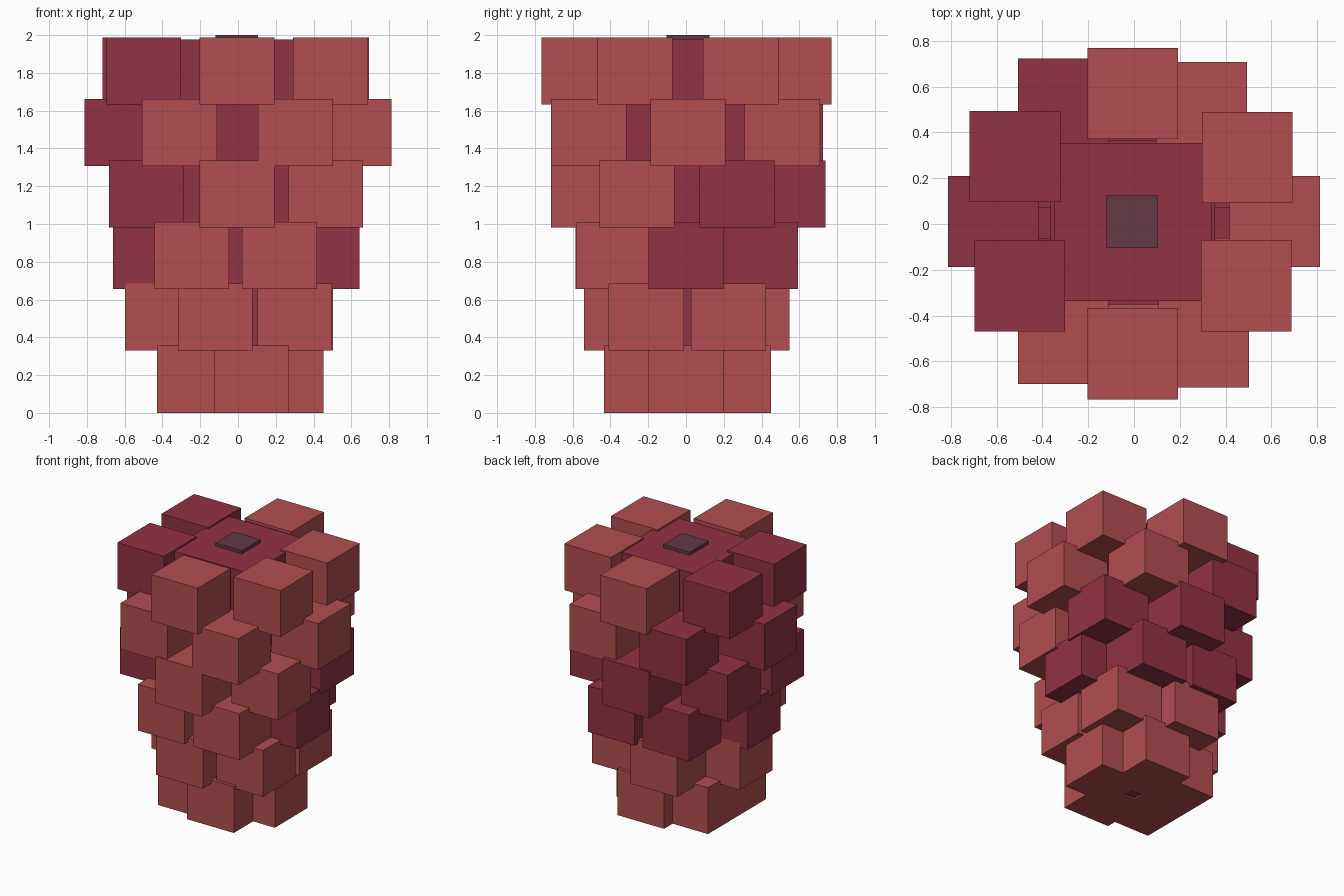
import bpy


def material(name, rgb):
    m = bpy.data.materials.new(name)
    m.diffuse_color = (*rgb, 1)
    return m


LIGHT = material("light red", (0.445, 0.076, 0.082))
DARK = material("dark red", (0.283, 0.032, 0.058))
STEM = material("dark plum", (0.122, 0.042, 0.058))


def box(name, x, y, z, sx, sy, sz, mat):
    """Box centred on x, y with its underside at z."""
    bpy.ops.mesh.primitive_cube_add(size=1, location=(x, y, z + sz / 2))
    o = bpy.context.object
    o.name = name
    o.scale = (sx, sy, sz)
    bpy.ops.object.transform_apply(location=False, rotation=False, scale=True)
    o.data.materials.append(mat)


# Rings from bottom to top: core half width, then blocks (x, y, is_dark)
rings = [
    (0.15, [(0.255, 0, 0), (0.07, 0.25, 0), (-0.23, 0.145, 0),
            (-0.23, -0.16, 0), (0.07, -0.235, 0)]),
    (0.22, [(0.30, -0.21, 0), (0.305, 0.225, 0), (-0.11, 0.35, 0),
            (-0.40, 0, 0), (-0.12, -0.34, 0)]),
    (0.27, [(0.445, 0, 1), (0.22, 0.395, 1), (-0.24, 0.39, 1),
            (-0.465, 0, 1), (-0.245, -0.385, 0), (0.22, -0.38, 0)]),
    (0.32, [(0.465, -0.26, 0), (0.46, 0.27, 1), (-0.005, 0.54, 1),
            (-0.485, 0.27, 1), (-0.485, -0.26, 1), (-0.005, -0.515, 0)]),
    (0.36, [(0.615, 0.01, 0), (0.295, 0.51, 0), (-0.31, 0.525, 1),
            (-0.615, 0.01, 1), (-0.31, -0.50, 0), (0.305, -0.515, 0)]),
    (0.345, [(0.49, -0.27, 0), (0.495, 0.29, 0), (-0.005, 0.57, 0),
             (-0.52, 0.295, 1), (-0.50, -0.27, 1), (-0.005, -0.567, 0)]),
]
STEP = 0.3255
for level, (half, blocks) in enumerate(rings):
    z = 0.004 + level * STEP if level else 0
    # Inner core slab
    box(f"core_{level + 1}", -0.005, 0.008, z + 0.012, 2 * half, 2 * half, 0.332, DARK)
    # Outer berry blocks
    for i, (x, y, dark) in enumerate(blocks):
        box(f"berry_block_{level + 1}_{i + 1}", x, y, z, 0.396, 0.398, 0.356,
            DARK if dark else LIGHT)

# Stem stub on the top
box("stem", -0.007, 0.01, 1.95, 0.225, 0.228, 0.05, STEM)
